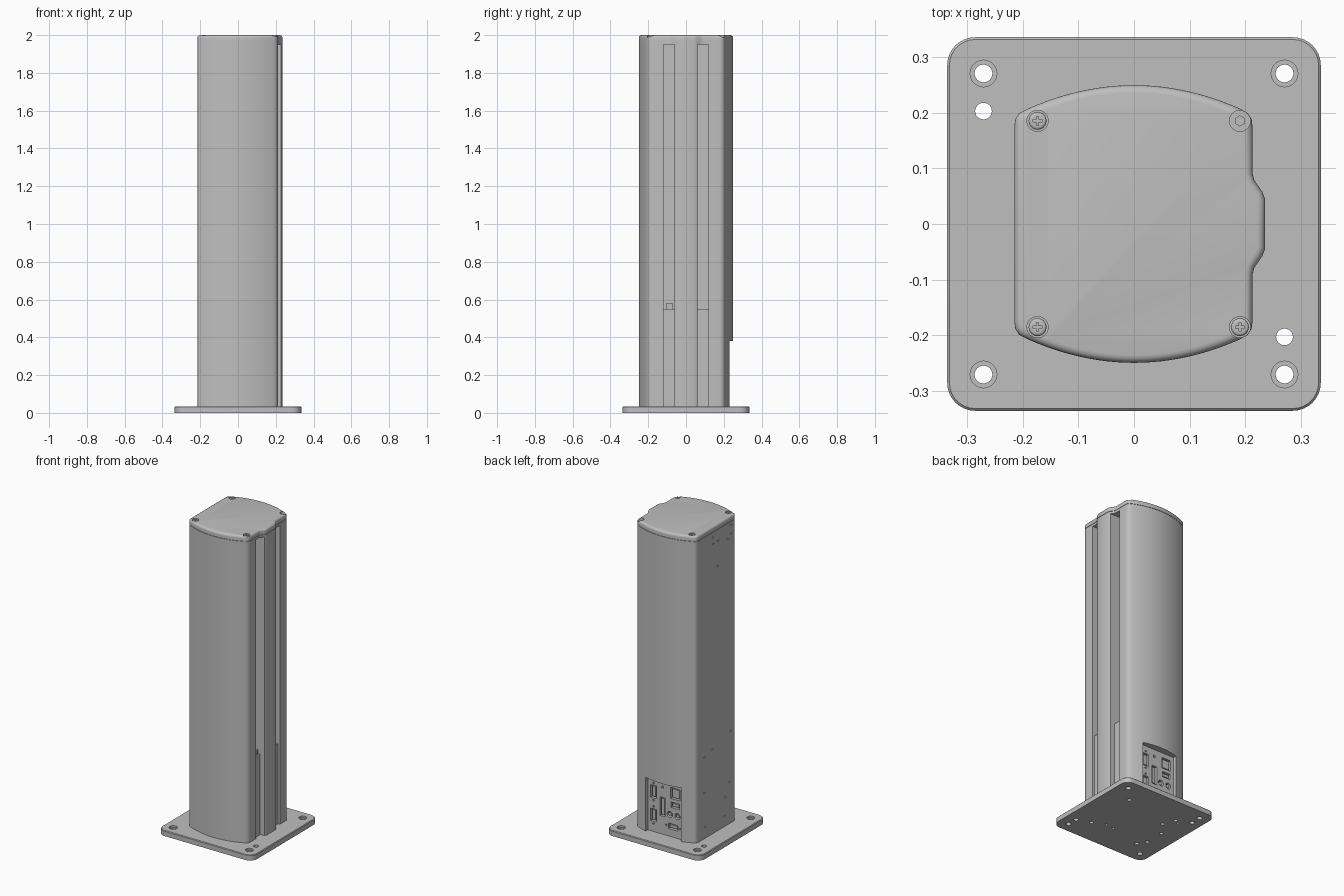
import bpy, bmesh
from math import radians
from mathutils import Matrix, Vector

cube = bpy.data.objects.get("Cube")
if cube:
    bpy.data.objects.remove(cube, do_unlink=True)

grey = bpy.data.materials.new("plain grey")
grey.use_nodes = True
grey.diffuse_color = (0.52, 0.52, 0.52, 1)
grey.node_tree.nodes["Principled BSDF"].inputs["Base Color"].default_value = (0.52, 0.52, 0.52, 1)


def box(bm, x0, x1, y0, y1, z0, z1):
    size = Matrix.Diagonal((x1 - x0, y1 - y0, z1 - z0, 1))
    middle = Matrix.Translation(((x0 + x1) / 2, (y0 + y1) / 2, (z0 + z1) / 2))
    bmesh.ops.create_cube(bm, size=1, matrix=middle @ size)


def cylinder(bm, centre, r, depth, axis="Z", sides=24):
    turn = {"Z": Matrix(), "X": Matrix.Rotation(radians(90), 4, "Y"),
            "Y": Matrix.Rotation(radians(90), 4, "X")}[axis]
    bmesh.ops.create_cone(bm, cap_ends=True, segments=sides, radius1=r, radius2=r,
                          depth=depth, matrix=Matrix.Translation(centre) @ turn)


def prism(bm, outline, z0, z1):
    face = bm.faces.new([bm.verts.new((x, y, z0)) for x, y in outline])
    moved = bmesh.ops.extrude_face_region(bm, geom=[face])["geom"]
    bmesh.ops.translate(bm, vec=(0, 0, z1 - z0),
                        verts=[v for v in moved if isinstance(v, bmesh.types.BMVert)])
    bmesh.ops.recalc_face_normals(bm, faces=bm.faces)


def finish(bm, name):
    mesh = bpy.data.meshes.new(name)
    bm.to_mesh(mesh)
    bm.free()
    obj = bpy.data.objects.new(name, mesh)
    bpy.context.collection.objects.link(obj)
    mesh.materials.append(grey)
    return obj


def activate(obj):
    bpy.ops.object.select_all(action="DESELECT")
    obj.select_set(True)
    bpy.context.view_layer.objects.active = obj


def smooth(obj):
    activate(obj)
    bpy.ops.object.shade_smooth_by_angle(angle=radians(30))


def cut(obj, bm):
    cutter = finish(bm, "cutter")
    cutter.hide_render = True
    mod = obj.modifiers.new("cut", "BOOLEAN")
    mod.operation, mod.solver, mod.object = "DIFFERENCE", "EXACT", cutter
    mod.use_self = True
    activate(obj)
    bpy.ops.object.modifier_apply(modifier=mod.name)
    bpy.data.objects.remove(cutter, do_unlink=True)


def bevel_top(bm, z, width, segments):
    edges = [e for e in bm.edges if all(abs(v.co.z - z) < 1e-5 for v in e.verts)]
    bmesh.ops.bevel(bm, geom=edges, offset=width, segments=segments, profile=0.5, affect="EDGES")


# Column cross-section: bowed front and back, ridge on the left side
def column_outline():
    bow = [(0.19 * i / 12, 0.249 - 0.042 * (i / 12) ** 2) for i in range(-12, 13)]
    corner = [(0.204, 0.199), (0.211, 0.188), (0.2125, 0.175)]
    ridge = [(0.2125, 0.09), (0.216, 0.078), (0.23, 0.058), (0.235, 0.045)]
    back = [(-x - 0.002, y) for x, y in reversed(corner)] + bow + corner + ridge
    return back + [(x, -y) for x, y in reversed(back)]


# Base plate with rounded corners
bm = bmesh.new()
box(bm, -0.335, 0.335, -0.335, 0.335, 0, 0.035)
upright = [e for e in bm.edges if abs(e.verts[0].co.z - e.verts[1].co.z) > 0.01]
bmesh.ops.bevel(bm, geom=upright, offset=0.05, segments=8, profile=0.5, affect="EDGES")
bevel_top(bm, 0.035, 0.004, 1)
base_plate = finish(bm, "base_plate")
holes = bmesh.new()
for x in (-0.27, 0.27):
    for y in (-0.27, 0.27):
        cylinder(holes, (x, y, 0.01), 0.016, 0.1)
        cylinder(holes, (x, y, 0.04), 0.024, 0.03)
    cylinder(holes, (x, -0.75 * x, 0.01), 0.015, 0.1)
# Blind fixing holes in the underside
for x, y, r in [(0.18, 0.17, 0.013), (0.18, -0.17, 0.013), (-0.18, 0.16, 0.013), (-0.18, -0.19, 0.013),
                (-0.215, 0.14, 0.008), (-0.215, -0.01, 0.012), (-0.215, -0.137, 0.012),
                (-0.15, 0.08, 0.012), (0.1, -0.13, 0.008), (0.04, -0.14, 0.008)]:
    cylinder(holes, (x, y, 0), r, 0.04, sides=16)
cut(base_plate, holes)
smooth(base_plate)

# Column body with side slots and a recess for the connectors
bm = bmesh.new()
prism(bm, column_outline(), 0.035, 1.965)
body = finish(bm, "column_body")
holes = bmesh.new()
for side in (-1, 1):
    y0, y1 = sorted((side * 0.06, side * 0.12))
    box(holes, 0.06, 0.3, y0, y1, 0.02, 1.95)
box(holes, -0.125, 0.125, 0.208, 0.3, 0.02, 0.38)
# Small screw holes in the flat side
for y, z in [(0.03, 1.93), (0.03, 1.89), (-0.02, 1.89), (-0.155, 1.94), (-0.155, 1.885),
             (-0.115, 1.865), (-0.015, 1.73), (-0.145, 0.625), (0.04, 0.575), (0.12, 0.555),
             (0.12, 0.325), (0.11, 0.105), (-0.135, 0.3), (-0.095, 0.22), (-0.085, 0.1)]:
    cylinder(holes, (-0.215, y, z), 0.006, 0.03, "X", 10)
cut(body, holes)

# Connector sockets: pockets in the recess, each with an insert
sockets = bmesh.new()
inserts = bmesh.new()
for x, z, w, h in [(0.085, 0.29, 0.04, 0.08), (0.085, 0.14, 0.04, 0.08), (0.02, 0.21, 0.036, 0.12),
                   (-0.07, 0.315, 0.065, 0.07), (-0.07, 0.24, 0.06, 0.035), (-0.055, 0.1, 0.07, 0.035)]:
    box(sockets, x - w / 2, x + w / 2, 0.178, 0.23, z - h / 2, z + h / 2)
    a, b = w / 2 - 0.008, h / 2 - 0.008
    box(inserts, x - a, x + a, 0.17, 0.203, z - b, z + b)
for x in (-0.03, -0.085):
    cylinder(sockets, (x, 0.205, 0.175), 0.019, 0.05, "Y", 20)
    cylinder(inserts, (x, 0.188, 0.175), 0.011, 0.03, "Y", 20)
cylinder(sockets, (0.02, 0.205, 0.335), 0.008, 0.04, "Y", 12)
for x, z in [(0.085, 0.345), (0.085, 0.235), (0.085, 0.195), (0.085, 0.085), (-0.005, 0.1), (-0.105, 0.1)]:
    cylinder(sockets, (x, 0.205, z), 0.006, 0.04, "Y", 10)
cut(body, sockets)
smooth(body)
smooth(finish(inserts, "connector_inserts"))

# Lower slot fillers and a small slider tag
bm = bmesh.new()
for side in (-1, 1):
    y0, y1 = sorted((side * 0.062, side * 0.118))
    box(bm, 0.06, 0.2, y0, y1, 0.035, 0.55)
box(bm, 0.06, 0.19, -0.105, -0.068, 0.55, 0.58)
cylinder(bm, (0.19, -0.087, 0.566), 0.008, 0.01, "X", 12)
finish(bm, "slot_fillers")

# Top cap with rounded rim and counterbored corners
bm = bmesh.new()
prism(bm, column_outline(), 1.967, 2.0)
bevel_top(bm, 2.0, 0.014, 4)
cap = finish(bm, "top_cap")
corners = [(x, y) for x in (-0.173, 0.19) for y in (-0.185, 0.185)]
holes = bmesh.new()
for x, y in corners:
    cylinder(holes, (x, y, 2.0), 0.019, 0.044)
cylinder(holes, (*corners[3], 1.99), 0.009, 0.1, sides=6)
cut(cap, holes)
smooth(cap)

# Cross-head screws in three of the corners
for i, (x, y) in enumerate(corners[:3]):
    bm = bmesh.new()
    cylinder(bm, (x, y, 1.985), 0.016, 0.022)
    bevel_top(bm, 1.996, 0.005, 3)
    screw = finish(bm, f"cap_screw_{i + 1}")
    cross = bmesh.new()
    box(cross, x - 0.008, x + 0.008, y - 0.002, y + 0.002, 1.988, 2.01)
    box(cross, x - 0.002, x + 0.002, y - 0.008, y + 0.008, 1.988, 2.01)
    cut(screw, cross)
    smooth(screw)
